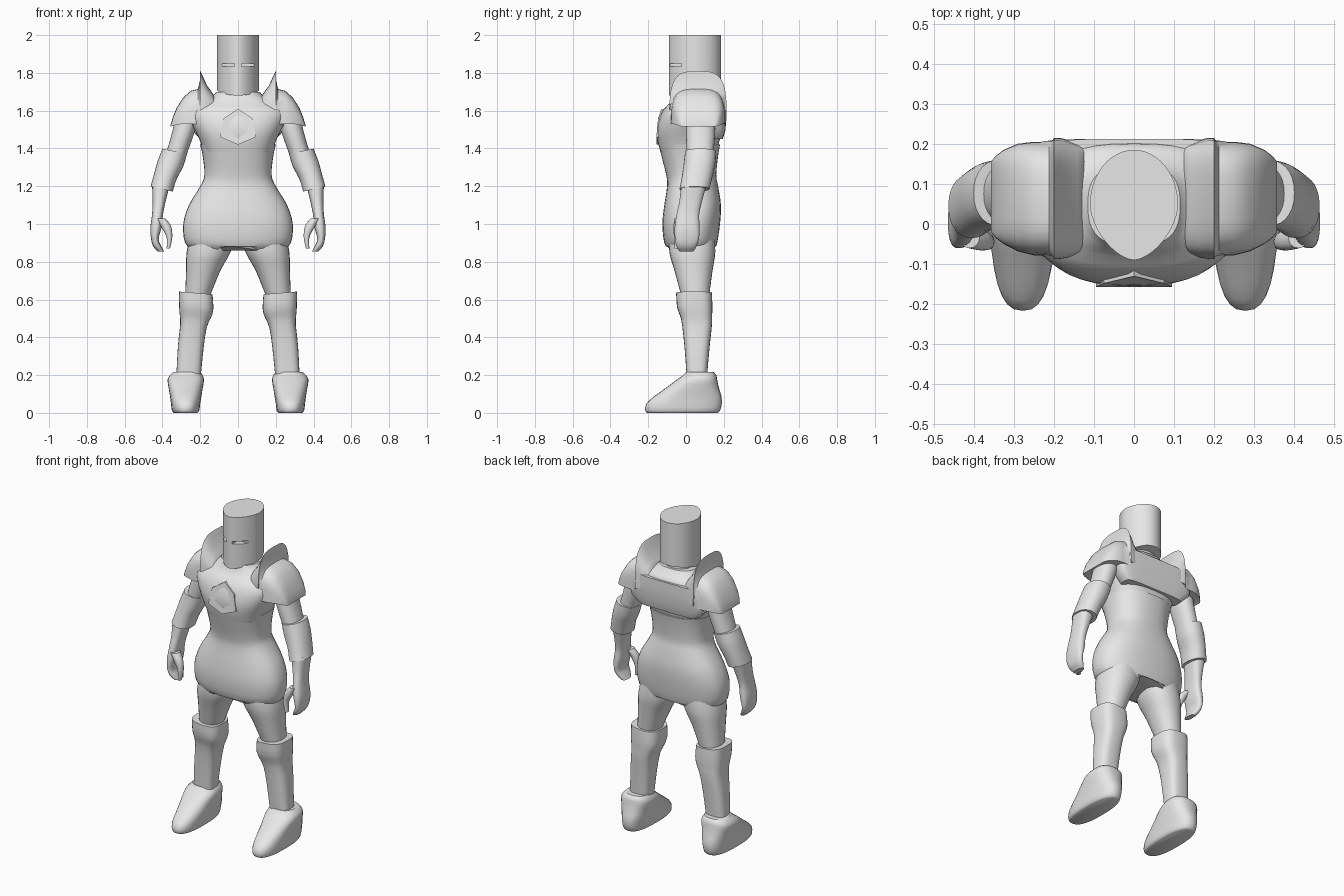
import bpy, bmesh, math
from mathutils import Vector

cube = bpy.data.objects.get("Cube")
if cube:
    bpy.data.objects.remove(cube, do_unlink=True)

STEEL = bpy.data.materials.new("steel_grey")
STEEL.use_nodes = True
STEEL.diffuse_color = (0.8, 0.8, 0.8, 1)
STEEL.node_tree.nodes["Principled BSDF"].inputs["Base Color"].default_value = (0.8, 0.8, 0.8, 1)


def finish(name, bm, mirror=False, angle=40):
    """Turn a bmesh into a shaded object, optionally mirrored across x."""
    bmesh.ops.recalc_face_normals(bm, faces=bm.faces)
    mesh = bpy.data.meshes.new(name)
    bm.to_mesh(mesh)
    bm.free()
    mesh.materials.append(STEEL)
    ob = bpy.data.objects.new(name, mesh)
    bpy.context.collection.objects.link(ob)
    if mirror:
        ob.modifiers.new("Mirror", "MIRROR").use_mirror_merge = False
    shade(ob, angle)
    return ob


def shade(ob, angle=40):
    bpy.ops.object.select_all(action="DESELECT")
    ob.select_set(True)
    bpy.context.view_layer.objects.active = ob
    bpy.ops.object.shade_smooth_by_angle(angle=math.radians(angle))


def refine(rows, steps):
    """Catmull-Rom subdivision of a list of tuples."""
    out = []
    for i in range(len(rows) - 1):
        p0, p1, p2, p3 = (rows[min(max(i + k, 0), len(rows) - 1)] for k in (-1, 0, 1, 2))
        for s in range(steps):
            t = s / steps
            out.append(tuple(
                b + 0.5 * t * (c - a + t * (2 * a - 5 * b + 4 * c - d + t * (3 * (b - c) + d - a)))
                for a, b, c, d in zip(p0, p1, p2, p3)))
    return out + [rows[-1]]


def power(v, n):
    return math.copysign(abs(v) ** (2 / n), v)


def bridge(bm, loops):
    for a, b in zip(loops, loops[1:]):
        for i in range(len(a)):
            j = (i + 1) % len(a)
            bm.faces.new((a[i], a[j], b[j], b[i]))
    bm.faces.new(loops[0])
    bm.faces.new(loops[-1])


def loft(name, rows, n=2.2, front=None, steps=3, tilt=0, segs=28, mirror=False, edit=None):
    """Stack of super-ellipse rings; each row is (z, x0, x1, y0, y1)."""
    bm = bmesh.new()
    loops = []
    for z, x0, x1, y0, y1 in refine(rows, steps):
        ring = []
        for k in range(segs):
            a = 2 * math.pi * k / segs
            c, s = math.cos(a), math.sin(a)
            e = front if front and s < 0 else n
            dx = (x1 - x0) / 2 * power(c, e)
            y = (y0 + y1) / 2 + (y1 - y0) / 2 * power(s, e)
            ring.append(bm.verts.new(((x0 + x1) / 2 + dx, y, z + tilt * dx)))
        loops.append(ring)
    bridge(bm, loops)
    if edit:
        edit(loops)
    return finish(name, bm, mirror)


def wide(z, w, y0, y1):
    return (z, -w, w, y0, y1)


# Tunic with flared skirt and raised hem in the middle
def lift_hem(loops):
    for v in loops[0] + loops[1]:
        v.co.z += 0.045 * max(0, 1 - abs(v.co.x) / 0.12)


loft("tunic", [wide(0.86, 0.235, -0.09, 0.15), wide(0.9, 0.28, -0.115, 0.165),
               wide(1.0, 0.29, -0.125, 0.18), wide(1.1, 0.26, -0.115, 0.185),
               wide(1.2, 0.2, -0.1, 0.17), wide(1.26, 0.178, -0.105, 0.16),
               wide(1.36, 0.187, -0.13, 0.17), wide(1.42, 0.2, -0.145, 0.18)],
     n=2.4, segs=40, edit=lift_hem)

# Breastplate, tapering up to the collar
loft("breastplate", [wide(1.38, 0.18, -0.135, 0.16), wide(1.45, 0.205, -0.152, 0.18),
                     wide(1.52, 0.24, -0.152, 0.195), wide(1.6, 0.265, -0.125, 0.2),
                     wide(1.645, 0.215, -0.08, 0.2), wide(1.675, 0.14, -0.065, 0.17),
                     wide(1.7, 0.115, -0.055, 0.15)],
     n=2.7, segs=40, steps=2)
loft("back_plate", [wide(1.45, 0.2, 0.1, 0.195), wide(1.5, 0.25, 0.1, 0.21),
                    wide(1.59, 0.27, 0.1, 0.212), wide(1.64, 0.22, 0.1, 0.212)], n=5, steps=1)
loft("neck", [wide(1.62, 0.085, -0.03, 0.14), wide(1.8, 0.08, -0.03, 0.13)], steps=1)

# Pentagonal plate on the chest
bm = bmesh.new()
outline = [(0, -0.157, 1.42), (0.095, -0.157, 1.46), (0.075, -0.148, 1.56),
           (0, -0.13, 1.61), (-0.075, -0.148, 1.56), (-0.095, -0.157, 1.46)]
bridge(bm, [[bm.verts.new((x, y + d, z)) for x, y, z in outline] for d in (0, 0.05)])
bmesh.ops.triangulate(bm, faces=[f for f in bm.faces if len(f.verts) > 4])
finish("chest_plate", bm, angle=20)


# Bucket helmet with a keeled front and sloping lower rim
def slope_rim(loops):
    for v in loops[0]:
        v.co.z += 0.2 * (v.co.y + 0.09)


helmet = loft("helmet", [wide(1.68, 0.11, -0.09, 0.185), wide(2.0, 0.11, -0.09, 0.185)],
              n=2, front=1.65, steps=1, segs=48, edit=slope_rim)

# Eye slits cut into the helmet
bm = bmesh.new()
for side in (-1, 1):
    made = bmesh.ops.create_cube(bm, size=1)["verts"]
    bmesh.ops.scale(bm, verts=made, vec=Vector((0.075, 0.09, 0.016)))
    bmesh.ops.translate(bm, verts=made, vec=Vector((side * 0.057, -0.07, 1.842)))
cutter = finish("slit_cutter", bm)
cutter.hide_render = True
cut = helmet.modifiers.new("Slits", "BOOLEAN")
cut.operation, cut.solver, cut.object = "DIFFERENCE", "EXACT", cutter
bpy.context.view_layer.objects.active = helmet
bpy.ops.object.modifier_apply(modifier="Slits")
bpy.data.objects.remove(cutter, do_unlink=True)
shade(helmet)

# Pauldrons: arched sections running outward, with an upright crest
bm = bmesh.new()
loops = []
for x, top, low, y0, y1 in [(0.115, 1.66, 1.58, -0.06, 0.19), (0.14, 1.70, 1.58, -0.075, 0.2),
                            (0.165, 1.735, 1.56, -0.085, 0.21), (0.185, 1.78, 1.55, -0.088, 0.215),
                            (0.2, 1.81, 1.55, -0.088, 0.215), (0.202, 1.76, 1.54, -0.083, 0.21),
                            (0.212, 1.715, 1.53, -0.08, 0.205), (0.25, 1.705, 1.53, -0.078, 0.205),
                            (0.29, 1.67, 1.53, -0.068, 0.2), (0.325, 1.615, 1.525, -0.05, 0.185),
                            (0.345, 1.565, 1.52, -0.035, 0.17), (0.357, 1.525, 1.515, -0.02, 0.155)]:
    arc = []
    for k in range(17):
        a = math.pi * k / 16
        arc.append(bm.verts.new((x, (y0 + y1) / 2 - (y1 - y0) / 2 * power(math.cos(a), 3.4),
                                 low + (top - low) * abs(math.sin(a)) ** 0.55)))
    loops.append(arc)
bridge(bm, loops)
finish("pauldrons", bm, mirror=True)

# Arms
loft("upper_arms", [(1.6, 0.2, 0.33, 0.01, 0.15), (1.5, 0.225, 0.345, 0, 0.155),
                    (1.36, 0.275, 0.385, 0.005, 0.145)], mirror=True)
loft("vambraces", [(1.385, 0.27, 0.4, -0.005, 0.16), (1.32, 0.29, 0.425, -0.012, 0.155),
                   (1.25, 0.325, 0.445, -0.022, 0.14), (1.185, 0.345, 0.463, -0.035, 0.125)],
     tilt=0.22, mirror=True)
loft("gauntlets", [(1.21, 0.36, 0.455, -0.025, 0.11), (1.12, 0.383, 0.452, -0.035, 0.085),
                   (1.05, 0.397, 0.455, -0.05, 0.07), (0.98, 0.405, 0.464, -0.06, 0.072),
                   (0.92, 0.42, 0.46, -0.058, 0.068), (0.88, 0.405, 0.448, -0.05, 0.055),
                   (0.855, 0.392, 0.425, -0.035, 0.04)], n=2.6, mirror=True)
loft("thumbs", [(1.03, 0.385, 0.435, -0.06, 0.0), (0.99, 0.355, 0.41, -0.066, -0.015),
                (0.93, 0.348, 0.378, -0.064, -0.025), (0.87, 0.36, 0.378, -0.06, -0.03)],
     segs=16, mirror=True)

# Legs
loft("thighs", [(0.96, 0.01, 0.25, -0.09, 0.15), (0.85, 0.04, 0.272, -0.088, 0.155),
                (0.75, 0.095, 0.275, -0.06, 0.14), (0.6, 0.155, 0.28, -0.02, 0.12)], mirror=True)
loft("greaves", [(0.635, 0.135, 0.312, -0.052, 0.137), (0.56, 0.13, 0.312, -0.048, 0.14),
                 (0.51, 0.143, 0.308, -0.03, 0.138), (0.46, 0.165, 0.306, -0.02, 0.137),
                 (0.35, 0.182, 0.318, -0.008, 0.125), (0.2, 0.197, 0.326, 0.003, 0.112)],
     n=3, tilt=0.08, steps=2, mirror=True)

# Boots with long sloping toes
loft("boots", [(0.0, 0.215, 0.34, -0.205, 0.165), (0.012, 0.205, 0.35, -0.216, 0.18),
               (0.05, 0.2, 0.355, -0.21, 0.19), (0.09, 0.193, 0.36, -0.165, 0.187),
               (0.13, 0.187, 0.367, -0.11, 0.175), (0.175, 0.18, 0.373, -0.05, 0.165),
               (0.2, 0.188, 0.36, -0.015, 0.16), (0.217, 0.2, 0.342, 0.0, 0.145)],
     n=2.5, steps=2, mirror=True)
